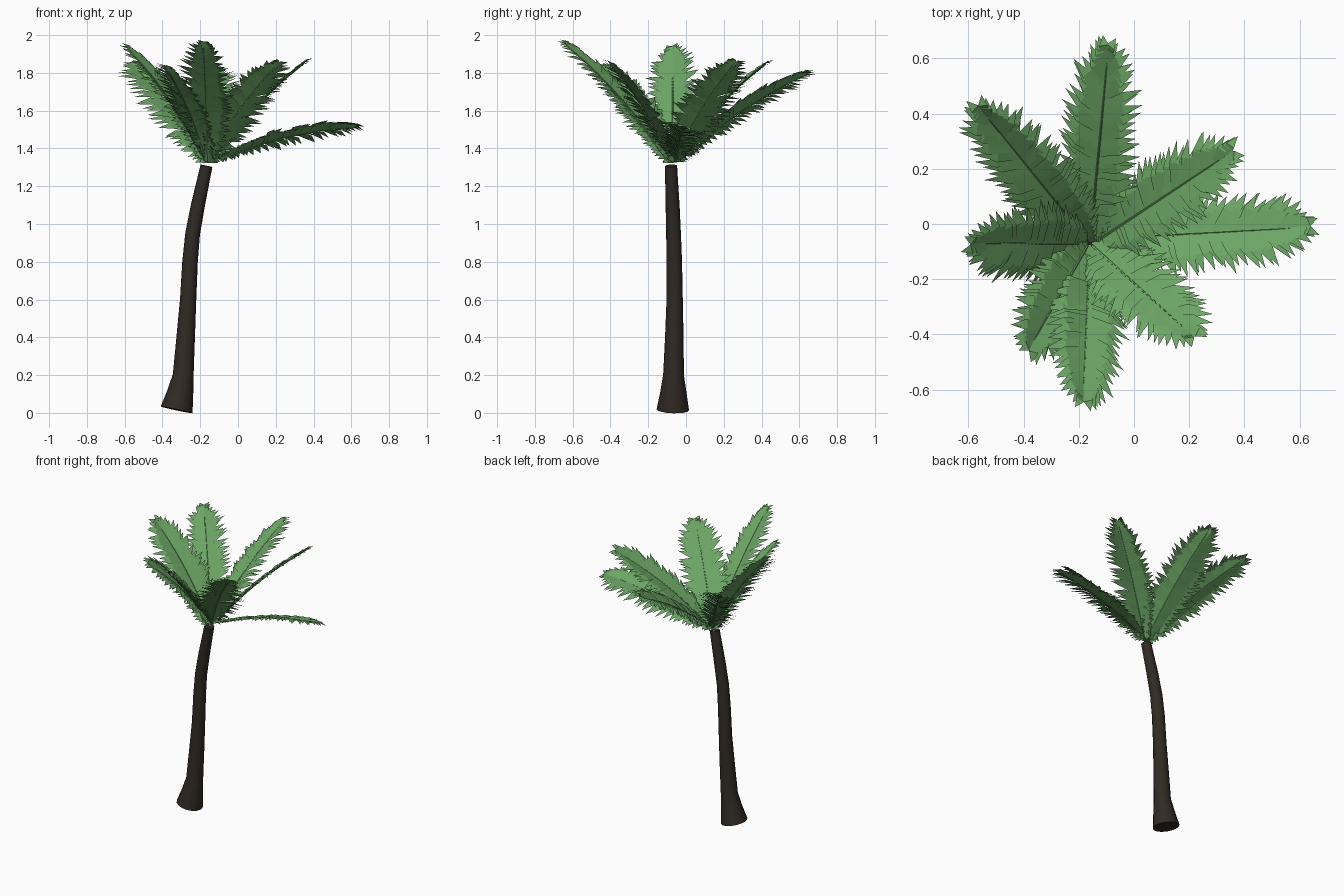
import bpy, bmesh, math, random
from mathutils import Vector, Matrix

if "Cube" in bpy.data.objects:
    bpy.data.objects.remove(bpy.data.objects["Cube"])

random.seed(4)


def material(name, rgb):
    m = bpy.data.materials.new(name)
    m.diffuse_color = (*rgb, 1)
    m.use_nodes = True
    m.node_tree.nodes["Principled BSDF"].inputs["Base Color"].default_value = m.diffuse_color
    return m


GREEN = material("leaf_green", (0.15, 0.38, 0.13))
BROWN = material("bark_brown", (0.03, 0.023, 0.017))


def finish(bm, name, mat, smooth=False):
    me = bpy.data.meshes.new(name)
    bm.to_mesh(me)
    bm.free()
    me.materials.append(mat)
    ob = bpy.data.objects.new(name, me)
    bpy.context.collection.objects.link(ob)
    if smooth:
        bpy.context.view_layer.objects.active = ob
        ob.select_set(True)
        bpy.ops.object.shade_smooth_by_angle(angle=math.radians(40))
        ob.select_set(False)


def interp(table, t):
    for (a, va), (b, vb) in zip(table, table[1:]):
        if t <= b:
            return va + (vb - va) * (t - a) / (b - a)
    return table[-1][1]


def tube(bm, pts, radii, sides):
    rings = []
    for i, (p, r) in enumerate(zip(pts, radii)):
        d = (pts[min(i + 1, len(pts) - 1)] - pts[max(i - 1, 0)]).normalized()
        u = d.cross(Vector((0.01, 1, 0))).normalized()
        v = d.cross(u)
        rings.append([bm.verts.new(p + r * (u * math.cos(a) + v * math.sin(a)))
                      for a in (2 * math.pi * k / sides for k in range(sides))])
    for lo, hi in zip(rings, rings[1:]):
        for k in range(sides):
            j = (k + 1) % sides
            bm.faces.new((lo[k], lo[j], hi[j], hi[k]))
    bm.faces.new(rings[0][::-1])
    bm.faces.new(rings[-1])
    bmesh.ops.recalc_face_normals(bm, faces=bm.faces)


# Curved trunk with flared foot: x, y, z, radius
TRUNK = [(-0.325, -0.07, 0.016, 0.086), (-0.307, -0.067, 0.1, 0.071),
         (-0.29, -0.066, 0.2, 0.055), (-0.277, -0.062, 0.4, 0.049),
         (-0.264, -0.06, 0.6, 0.043), (-0.254, -0.062, 0.8, 0.041),
         (-0.24, -0.066, 0.95, 0.039), (-0.212, -0.071, 1.1, 0.037),
         (-0.186, -0.076, 1.22, 0.034), (-0.167, -0.079, 1.308, 0.032)]
bm = bmesh.new()
tube(bm, [Vector(p[:3]) for p in TRUNK], [p[3] for p in TRUNK], 16)
finish(bm, "trunk", BROWN, True)

# Feathered fronds: overlapping leaflets on both sides of an arched midrib
LENGTH = [(0, 0.06), (0.15, 0.115), (0.35, 0.165), (0.65, 0.165), (0.85, 0.145), (1, 0.08)]
ANGLE = [(0, 82), (0.6, 64), (0.85, 50), (1, 22)]
LEAFLETS = 34
ROLL = math.radians(18)  # every frond is rolled a little about its own midrib


def frond(name, root, tip):
    root, tip = Vector(root), Vector(tip)
    span = tip - root
    flat = span.cross(Vector((0, 0, 1))).normalized()
    up = flat.cross(span).normalized()
    side = flat * math.cos(ROLL) + up * math.sin(ROLL)
    reach = span.length - 0.07

    def rib(t):
        return root + span.normalized() * reach * t + up * 0.12 * t * (1 - t)

    bm = bmesh.new()
    tube(bm, [rib(i / 8) for i in range(9)], [0.006 - 0.0005 * i for i in range(9)], 5)
    for i in range(LEAFLETS):
        t = i / (LEAFLETS - 1)
        fwd = (rib(t + 0.01) - rib(t - 0.01)).normalized()
        nrm = side.cross(fwd).normalized()
        for s in (-1, 1):
            a = math.radians(interp(ANGLE, t) + random.uniform(-6, 6))
            ln = interp(LENGTH, t) * random.uniform(0.88, 1.1)
            lift = 0.03 + random.uniform(-0.06, 0.06)
            out = fwd * math.cos(a) + (side * s + nrm * lift).normalized() * math.sin(a)
            # blade is twisted so neighbouring leaflets overlap like louvres
            wide = (fwd * math.sin(a) - side * s * math.cos(a) - nrm * 0.2).normalized()
            p = rib(t)
            mid = p + out * ln * 0.55 + nrm * 0.01
            pts = [p - wide * 0.016, p + wide * 0.016, mid + wide * 0.019,
                   p + out * ln - nrm * 0.008, mid - wide * 0.017]
            v = [bm.verts.new(q) for q in pts]
            for face in ((v[0], v[4], v[2], v[1]), (v[4], v[3], v[2])):
                bm.faces.new(face if s > 0 else face[::-1])
    finish(bm, name, GREEN)


FRONDS = {
    "frond_right": ((-0.09, -0.05, 1.345), (0.66, -0.01, 1.525)),
    "frond_back_right": ((-0.13, -0.06, 1.335), (0.375, 0.275, 1.88)),
    "frond_back": ((-0.155, -0.04, 1.335), (-0.09, 0.67, 1.82)),
    "frond_back_left": ((-0.17, -0.06, 1.335), (-0.575, 0.44, 1.87)),
    "frond_left": ((-0.18, -0.07, 1.335), (-0.6, -0.07, 1.96)),
    "frond_front_left": ((-0.17, -0.08, 1.335), (-0.39, -0.47, 1.86)),
    "frond_front": ((-0.16, -0.1, 1.335), (-0.185, -0.66, 1.985)),
    "frond_front_right": ((-0.15, -0.08, 1.335), (0.23, -0.42, 1.88)),
}
for name, (root, tip) in FRONDS.items():
    frond(name, root, tip)
